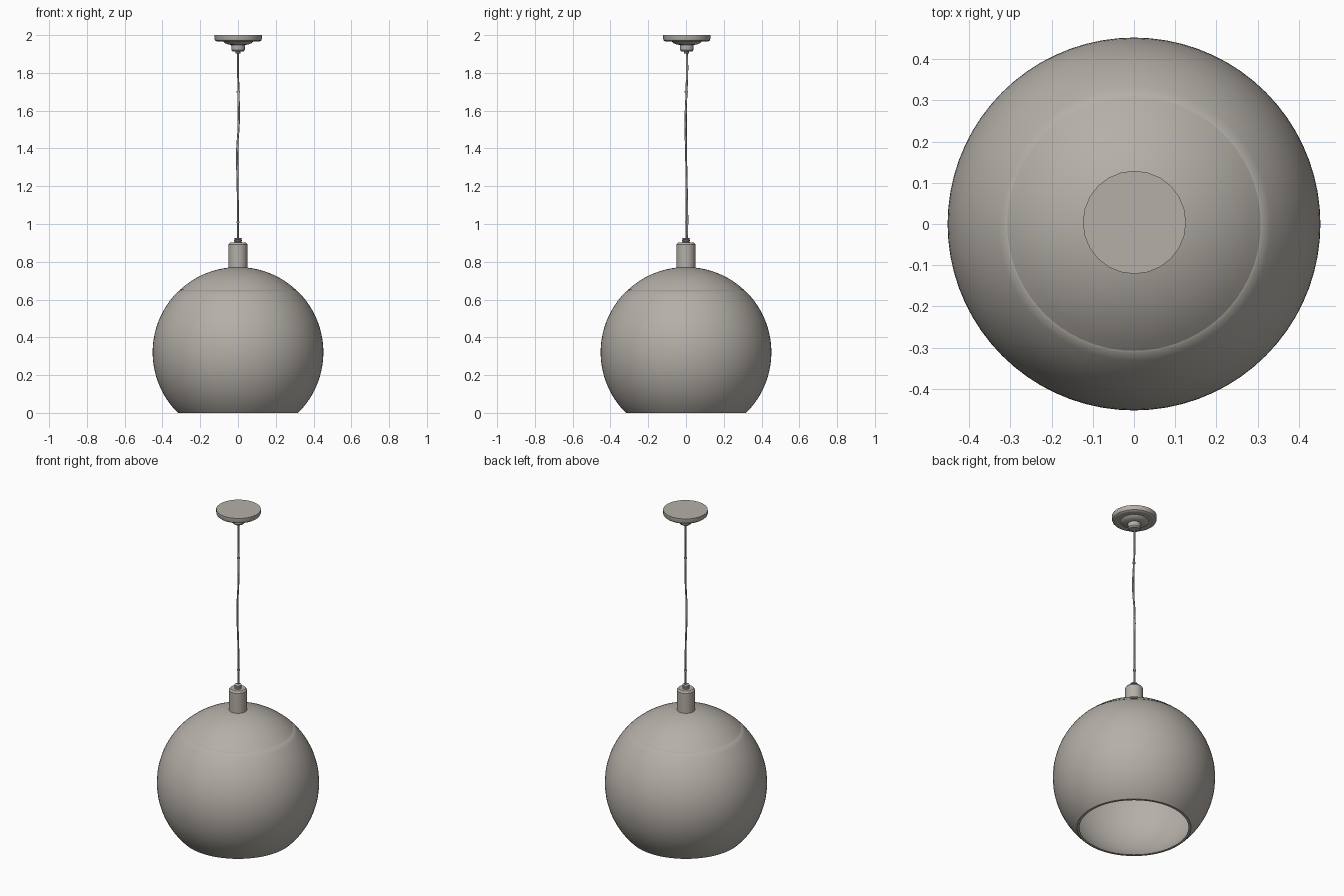
import bpy, bmesh, math

if "Cube" in bpy.data.objects:
    bpy.data.objects.remove(bpy.data.objects["Cube"])

grey = bpy.data.materials.new("warm_grey")
grey.diffuse_color = (0.46, 0.43, 0.39, 1)
grey.use_nodes = True
grey.node_tree.nodes["Principled BSDF"].inputs["Base Color"].default_value = grey.diffuse_color


def finish(me, name, angle=32):
    me.materials.append(grey)
    for p in me.polygons:
        p.use_smooth = True
    me.set_sharp_from_angle(angle=math.radians(angle))
    ob = bpy.data.objects.new(name, me)
    bpy.context.collection.objects.link(ob)
    return ob


def lathe(name, profile, sides, centre=(0, 0), closed=False):
    """Revolve (radius, z) points around a vertical axis."""
    bm = bmesh.new()
    vs = [bm.verts.new((r, 0, z)) for r, z in profile]
    es = [bm.edges.new(p) for p in zip(vs, vs[1:])]
    if closed:
        es.append(bm.edges.new((vs[-1], vs[0])))
    bmesh.ops.spin(bm, geom=vs + es, cent=(0, 0, 0), axis=(0, 0, 1),
                   angle=math.tau, steps=sides, use_duplicate=False)
    bmesh.ops.remove_doubles(bm, verts=bm.verts, dist=1e-5)
    bmesh.ops.dissolve_degenerate(bm, edges=bm.edges, dist=1e-6)
    bmesh.ops.recalc_face_normals(bm, faces=bm.faces)
    bmesh.ops.translate(bm, verts=bm.verts, vec=(*centre, 0))
    me = bpy.data.meshes.new(name)
    bm.to_mesh(me)
    bm.free()
    return finish(me, name)


# Globe shade: sphere of radius R centred at height C, cut open at z = 0
R, C, T = 0.452, 0.321, 0.01


def arc(radius, z0, z1, n):
    a0, a1 = (math.asin(max(-1, min(1, (z - C) / radius))) for z in (z0, z1))
    return [(max(0, radius * math.cos(a0 + (a1 - a0) * i / n)),
             C + radius * math.sin(a0 + (a1 - a0) * i / n)) for i in range(n + 1)]


lathe("lower_shade", arc(R, 0, 0.646, 30) + [(0.301, 0.65)]
      + arc(R - T, 0.65, 0, 30), 72, closed=True)
lathe("shade_cap", arc(R - 0.001, 0.651, C + R, 12)
      + arc(R - T, C + R - T, 0.651, 12), 72, closed=True)

# Neck on top of the shade, with a chamfered top edge
lathe("neck", [(0, 0.755), (0.05, 0.755), (0.05, 0.892), (0.042, 0.902), (0, 0.902)], 32)

# Lamp holder and bulb inside the shade
lathe("lamp_holder", [(0, 0.765), (0.045, 0.765), (0.045, 0.66), (0.038, 0.65), (0, 0.65)], 32)
lathe("bulb", [(0.028, 0.65), (0.03, 0.61), (0.045, 0.57), (0.062, 0.53), (0.066, 0.50),
               (0.06, 0.47), (0.042, 0.447), (0.02, 0.437), (0, 0.435)], 32)


# Ribbed cord grips at both ends of the cord
def cord_grip(name, z, height, radius, ribs, centre):
    prof = [(0, z)]
    step = height / ribs
    for i in range(ribs):
        b = z + i * step
        prof += [(radius * 0.8, b), (radius, b + step * 0.25),
                 (radius, b + step * 0.75), (radius * 0.8, b + step)]
    lathe(name, prof + [(0, z + height)], 16, centre)


cord_grip("lower_cord_grip", 0.90, 0.026, 0.02, 3, (0, 0))
cord_grip("upper_cord_grip", 1.903, 0.014, 0.014, 2, (0, 0.003))

# Ceiling canopy: plate with rounded rim, stepped boss and collar
lathe("ceiling_canopy",
      [(0, 2.0), (0.125, 2.0), (0.125, 1.98), (0.122, 1.972), (0.114, 1.966), (0.105, 1.965),
       (0.09, 1.967), (0.078, 1.965), (0.07, 1.957), (0.055, 1.951), (0.037, 1.948),
       (0.036, 1.922), (0.029, 1.914), (0, 1.914)], 24, (0.001, 0.004))


# Hanging cable and the slightly wavy power cord tied to it
def cord(name, points, radius):
    cu = bpy.data.curves.new(name, 'CURVE')
    cu.dimensions = '3D'
    cu.bevel_depth, cu.bevel_resolution, cu.resolution_u = radius, 2, 8
    cu.use_fill_caps = True
    sp = cu.splines.new('BEZIER')
    sp.bezier_points.add(len(points) - 1)
    for bp, co in zip(sp.bezier_points, points):
        bp.co = co
        bp.handle_left_type = bp.handle_right_type = 'AUTO'
    cu.materials.append(grey)
    ob = bpy.data.objects.new(name, cu)
    bpy.context.collection.objects.link(ob)


cord("hanging_cable", [(0, 0, 0.915), (0, 0.002, 1.91)], 0.003)
cord("power_cord", [(0, 0.005, 0.915), (0, 0.007, 1.01), (-0.002, 0.004, 1.2),
                    (-0.005, 0.0, 1.38), (0.005, -0.003, 1.55), (0.003, 0.003, 1.7),
                    (0, 0.007, 1.82), (0, 0.005, 1.91)], 0.005)

# Small ties holding the two together
for i, (z, x, y) in enumerate([(1.01, 0, 0.004), (1.70, 0.002, 0.002)]):
    lathe(f"cord_tie_{i + 1}", [(0, z - 0.004), (0.009, z - 0.004),
                                (0.009, z + 0.004), (0, z + 0.004)], 12, (x, y))
